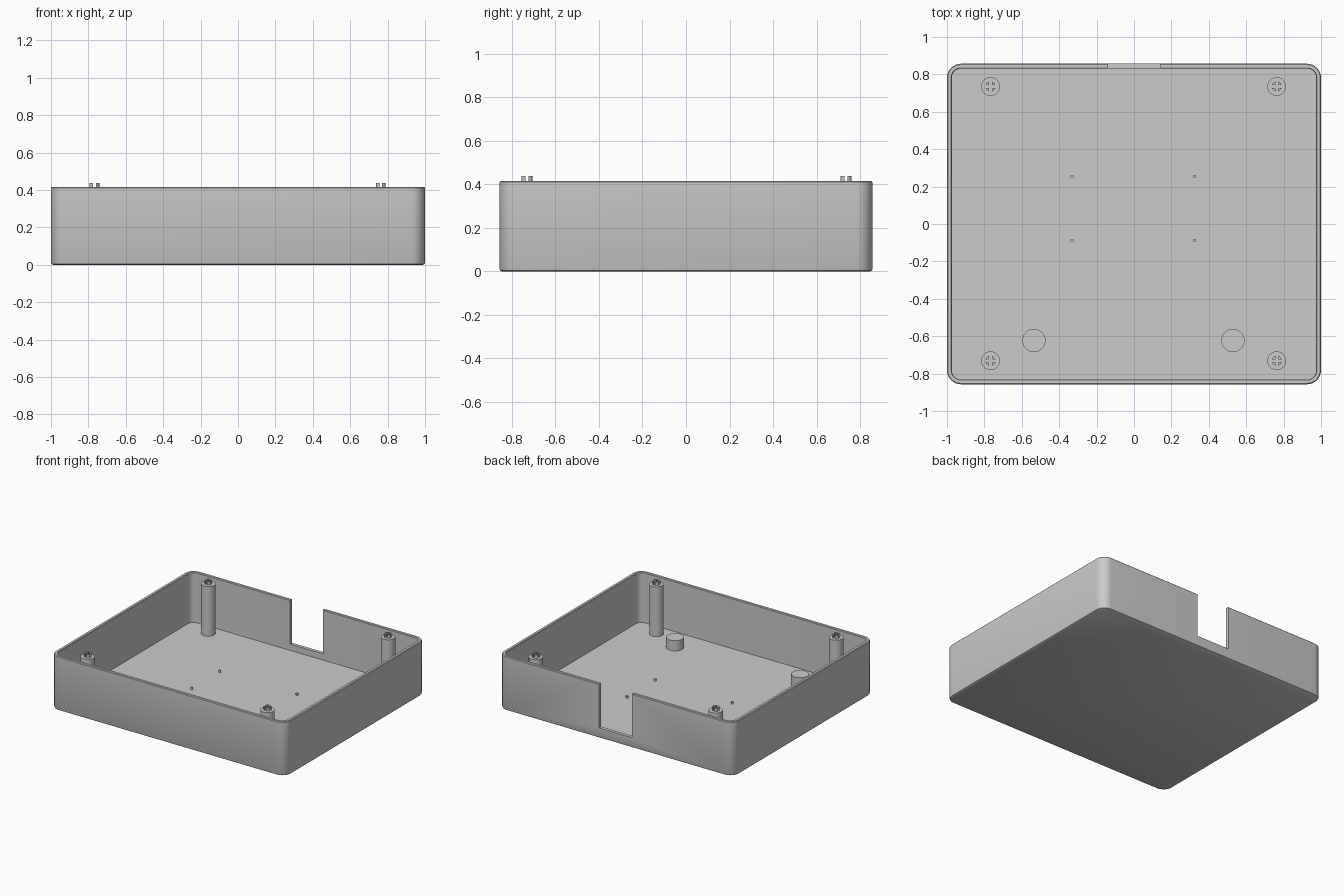
import bpy, bmesh, math

if "Cube" in bpy.data.objects:
    bpy.data.objects.remove(bpy.data.objects["Cube"], do_unlink=True)

HALF_X, HALF_Y, HEIGHT = 1.0, 0.857, 0.416
CORNER, WALL, FLOOR = 0.075, 0.026, 0.03
POST_TOP = 0.412

grey = bpy.data.materials.new("plain_grey")
grey.use_nodes = True
grey.diffuse_color = (0.6, 0.6, 0.6, 1)
grey.node_tree.nodes["Principled BSDF"].inputs["Base Color"].default_value = grey.diffuse_color


def make(name, bm, location=(0, 0, 0)):
    """Turn a bmesh into a smooth-by-angle object."""
    bmesh.ops.recalc_face_normals(bm, faces=bm.faces)
    mesh = bpy.data.meshes.new(name)
    bm.to_mesh(mesh)
    bm.free()
    mesh.materials.append(grey)
    ob = bpy.data.objects.new(name, mesh)
    ob.location = location
    bpy.context.collection.objects.link(ob)
    return ob


def smooth(ob):
    bpy.ops.object.select_all(action="DESELECT")
    ob.select_set(True)
    bpy.context.view_layer.objects.active = ob
    bpy.ops.object.shade_smooth_by_angle(angle=math.radians(35))


def rounded_loop(bm, inset, z, steps=8):
    """One ring of vertices around a rounded rectangle."""
    r = CORNER - inset
    ring = []
    for q, (sx, sy) in enumerate([(1, 1), (-1, 1), (-1, -1), (1, -1)]):
        for i in range(steps + 1):
            a = (q + i / steps) * math.pi / 2
            ring.append(bm.verts.new((sx * (HALF_X - CORNER) + r * math.cos(a),
                                      sy * (HALF_Y - CORNER) + r * math.sin(a), z)))
    return ring


def cylinder(name, radius, bottom, top, x, y, sides=32):
    bm = bmesh.new()
    bmesh.ops.create_cone(bm, cap_ends=True, segments=sides, radius1=radius,
                          radius2=radius, depth=top - bottom)
    ob = make(name, bm, (x, y, (top + bottom) / 2))
    smooth(ob)
    return ob


def split_pin(name, x, y, outer=0.027, inner=0.013, gap=0.007):
    """Four ring segments separated by a cross-shaped slot."""
    bm = bmesh.new()
    for q in range(4):
        points = []
        for r, order in ((outer, range(7)), (inner, range(6, -1, -1))):
            start = math.asin(gap / r)
            for i in order:
                a = q * math.pi / 2 + start + (math.pi / 2 - 2 * start) * i / 6
                points.append(bm.verts.new((r * math.cos(a), r * math.sin(a), 0)))
        face = bm.faces.new(points)
        out = bmesh.ops.extrude_face_region(bm, geom=[face], use_keep_orig=True)
        moved = [v for v in out["geom"] if isinstance(v, bmesh.types.BMVert)]
        bmesh.ops.translate(bm, verts=moved, vec=(0, 0, 0.438 - POST_TOP))
    smooth(make(name, bm, (x, y, POST_TOP)))


# Tray: stacked rounded rings from the underside, over the rim, to the floor
bm = bmesh.new()
section = [(0.01, 0), (0.003, 0.004), (0, 0.011), (0, HEIGHT - 0.005), (0.005, HEIGHT),
           (WALL - 0.004, HEIGHT), (WALL, HEIGHT - 0.004), (WALL, FLOOR)]
rings = [rounded_loop(bm, inset, z) for inset, z in section]
for low, high in zip(rings, rings[1:]):
    for i in range(len(low)):
        j = (i + 1) % len(low)
        bm.faces.new((low[i], low[j], high[j], high[i]))
bm.faces.new(rings[0])
bm.faces.new(rings[-1])
tray = make("tray", bm)

# Cable notch through the back wall
bm = bmesh.new()
bmesh.ops.create_cube(bm, size=1)
bmesh.ops.scale(bm, verts=bm.verts, vec=(0.28, 0.2, 0.6))
cutter = make("notch_cutter", bm, (0, HALF_Y, 0.078 + 0.3))
cutter.hide_render = True
mod = tray.modifiers.new("notch", "BOOLEAN")
mod.operation = "DIFFERENCE"
mod.solver = "EXACT"
mod.object = cutter
bpy.context.view_layer.objects.active = tray
bpy.ops.object.modifier_apply(modifier=mod.name)
bpy.data.objects.remove(cutter, do_unlink=True)
smooth(tray)

for side, sx in (("left", 1), ("right", -1)):
    # Tall corner posts with split pins
    for end, y in (("front", -0.731), ("back", 0.735)):
        x = sx * 0.765 - 0.002
        cylinder(f"{end}_{side}_post", 0.05, FLOOR - 0.005, POST_TOP, x, y)
        split_pin(f"{end}_{side}_split_pin", x, y)
    # Low round supports near the front
    cylinder(f"{side}_support", 0.062, FLOOR - 0.005, 0.108, sx * 0.532 - 0.003, -0.623)
    # Tiny board pegs on the floor
    for end, y in (("front", -0.088), ("back", 0.254)):
        cylinder(f"{end}_{side}_peg", 0.009, FLOOR - 0.005, 0.046, sx * 0.328 - 0.004, y, 12)
